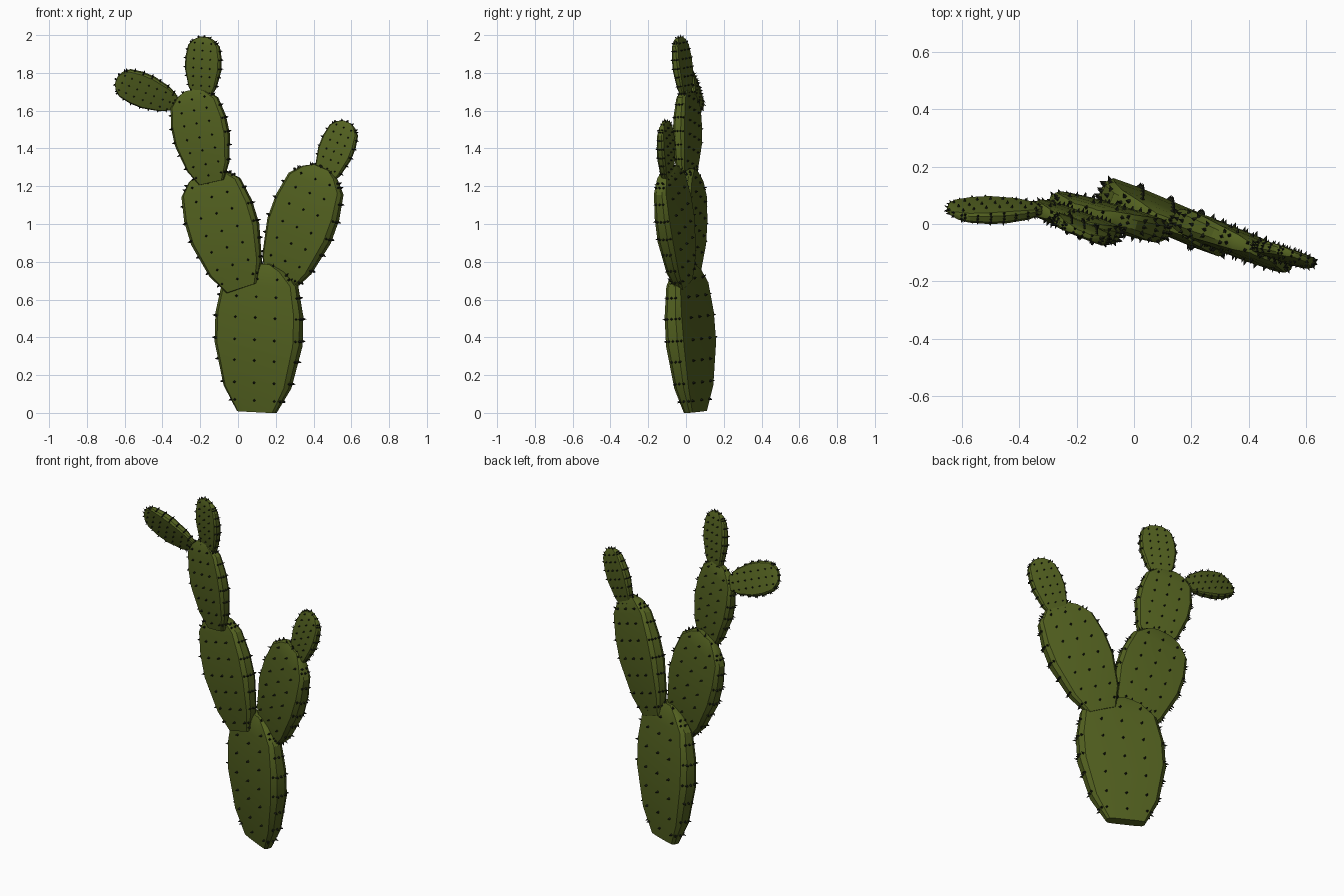
import bpy, bmesh
from math import radians, sin, cos, sqrt
from mathutils import Vector, Matrix
from mathutils.bvhtree import BVHTree

if "Cube" in bpy.data.objects:
    bpy.data.objects.remove(bpy.data.objects["Cube"])


def material(name, rgb):
    m = bpy.data.materials.new(name)
    m.diffuse_color = (*rgb, 1)
    m.use_nodes = True
    m.node_tree.nodes["Principled BSDF"].inputs["Base Color"].default_value = m.diffuse_color
    return m


GREEN = material("cactus_green", (0.085, 0.118, 0.014))
DARK = material("spine_dark", (0.01, 0.012, 0.006))

# Pad profile: height, half width, half thickness (relative)
PROFILE = [(0, .45, .035), (.17, .77, .058), (.46, 1, .073), (.66, 1, .069),
           (.86, .87, .057), (.955, .55, .045), (1, .25, .025)]
# Flattened cross-section with bevelled rim
QUARTER = [(1, .45), (.9, .9), (.5, 1)]
SECTION = (QUARTER + [(-x, y) for x, y in reversed(QUARTER)]
           + [(-x, -y) for x, y in QUARTER]
           + [(x, -y) for x, y in reversed(QUARTER)])


def add_object(name, bm, mat, matrix, smooth):
    bmesh.ops.recalc_face_normals(bm, faces=bm.faces)
    me = bpy.data.meshes.new(name)
    bm.to_mesh(me)
    bm.free()
    me.materials.append(mat)
    ob = bpy.data.objects.new(name, me)
    ob.matrix_world = matrix
    bpy.context.collection.objects.link(ob)
    if smooth:
        bpy.ops.object.select_all(action='DESELECT')
        ob.select_set(True)
        bpy.context.view_layer.objects.active = ob
        bpy.ops.object.shade_smooth_by_angle(angle=radians(30))


def pad(name, base, tip, width, yaw, pitch=0):
    base, tip = Vector(base), Vector(tip)
    length = (tip - base).length
    # Orientation: z along the pad, y through its thickness
    z = (tip - base).normalized()
    a, p = radians(yaw), radians(pitch)
    y = Vector((sin(a) * cos(p), cos(a) * cos(p), sin(p)))
    y = (y - z * y.dot(z)).normalized()
    x = y.cross(z)
    matrix = Matrix.Translation(base) @ Matrix((x, y, z)).transposed().to_4x4()

    # Pad body
    bm = bmesh.new()
    rings = [[bm.verts.new((sx * w * width / 2, sy * t * length, h * length))
              for sx, sy in SECTION] for h, w, t in PROFILE]
    n = len(SECTION)
    for lo, hi in zip(rings, rings[1:]):
        for i in range(n):
            j = (i + 1) % n
            bm.faces.new((lo[i], lo[j], hi[j], hi[i]))
    bm.faces.new(rings[0][::-1])
    bm.faces.new(rings[-1])
    bmesh.ops.recalc_face_normals(bm, faces=bm.faces)
    tree = BVHTree.FromBMesh(bm)
    add_object(name, bm, GREEN, matrix, True)

    # Spines: rays from both faces, both rims and the top
    rays = []
    for h in (.08, .20, .35, .49, .64, .78, .90):
        for s in (-1, 1):
            rays += [((u * width * .235, s, h * length), (0, -s, 0)) for u in range(-2, 3)]
            rays += [((s, v * length * .03, h * length), (-s, 0, 0)) for v in (-1, 0, 1)]
    rays += [((u * width * .16, v * length * .02, 2), (0, 0, -1))
             for u in range(-2, 3) for v in (-1, 1)]
    k = sqrt(length / .79)
    spines = bmesh.new()
    for origin, direction in rays:
        hit, normal, _, _ = tree.ray_cast(Vector(origin), Vector(direction))
        if hit:
            place = (Matrix.Translation(hit + normal * .008 * k)
                     @ normal.to_track_quat('Z', 'Y').to_matrix().to_4x4())
            bmesh.ops.create_cone(spines, cap_ends=True, segments=4, radius1=.009 * k,
                                  radius2=0, depth=.022 * k, matrix=place)
    add_object(name + "_spines", spines, DARK, matrix, False)


# Trunk pad and branches
pad("trunk_pad", (.10, .05, .005), (.12, 0, .79), .485, 23)
pad("left_lower_pad", (.02, 0, .66), (-.17, .045, 1.28), .38, 16)
pad("left_middle_pad", (-.14, 0, 1.22), (-.245, .015, 1.71), .305, 20)
pad("left_top_pad", (-.19, 0, 1.67), (-.178, -.035, 1.99), .20, 22)
pad("left_side_pad", (-.335, .055, 1.64), (-.643, .043, 1.765), .185, 2, 20)
pad("right_lower_pad", (.22, -.01, .68), (.445, -.10, 1.30), .37, 22)
pad("right_top_pad", (.455, -.095, 1.23), (.578, -.115, 1.54), .19, 20)
